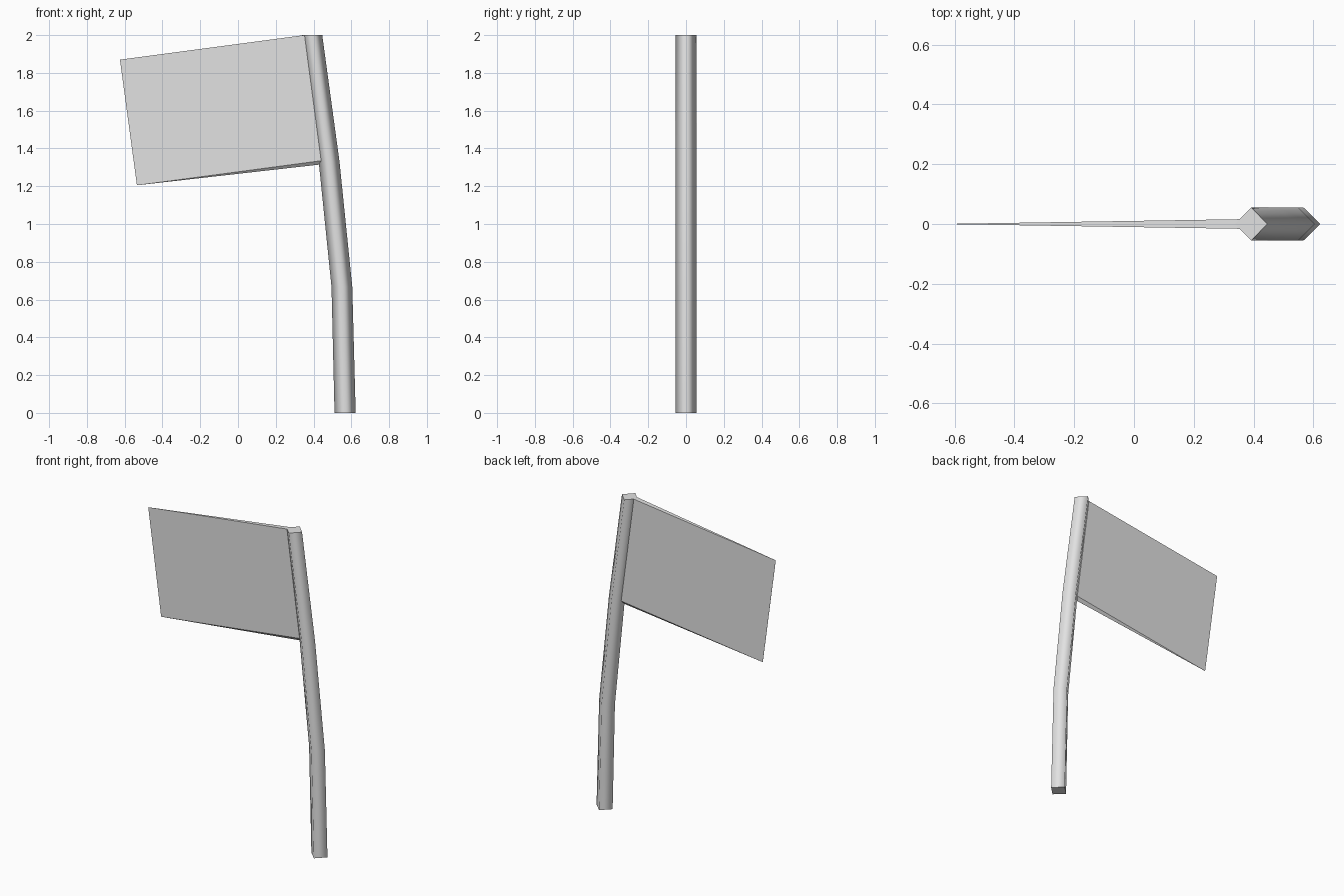
import bpy, bmesh

if "Cube" in bpy.data.objects:
    bpy.data.objects.remove(bpy.data.objects["Cube"])

grey = bpy.data.materials.new("light_grey")
grey.diffuse_color = (0.76, 0.76, 0.76, 1)
grey.use_nodes = True
grey.node_tree.nodes["Principled BSDF"].inputs["Base Color"].default_value = grey.diffuse_color


def finish(name, bm):
    bmesh.ops.recalc_face_normals(bm, faces=bm.faces)
    mesh = bpy.data.meshes.new(name)
    bm.to_mesh(mesh)
    bm.free()
    mesh.materials.append(grey)
    obj = bpy.data.objects.new(name, mesh)
    bpy.context.collection.objects.link(obj)
    return obj


# Bent pole: diamond section swept through four levels (z, centre x, radius)
levels = [(0, 0.567, 0.056), (0.667, 0.55, 0.055), (1.333, 0.482, 0.055), (2, 0.392, 0.054)]
bm = bmesh.new()
rings = [[bm.verts.new((x + r * dx, 0.055 * dy, z))
          for dx, dy in ((1, 0), (0, 1), (-1, 0), (0, -1))] for z, x, r in levels]
for low, high in zip(rings, rings[1:]):
    for i in range(4):
        j = (i + 1) % 4
        bm.faces.new((low[i], low[j], high[j], high[i])).smooth = True
# Flat end caps with sharp rims
for ring in (rings[0], rings[-1]):
    cap = bm.faces.new(ring)
    for e in cap.edges:
        e.smooth = False
finish("pole", bm)

# Flag: wedge tapering from the pole to a thin outer edge
bm = bmesh.new()
outline = [(0.352, 2.0, 0.016), (0.44, 1.335, 0.016), (-0.535, 1.205, 0.0003), (-0.625, 1.87, 0.0003)]
front, back = [[bm.verts.new((x, s * y, z)) for x, z, y in outline] for s in (-1, 1)]
ridge = bm.verts.new((0.427, 0, 1.314))  # lower ridge where it meets the pole
bm.faces.new(front)
bm.faces.new(back)
bm.faces.new((front[0], front[3], back[3], back[0]))
bm.faces.new((front[3], front[2], back[2], back[3]))
bm.faces.new((front[0], front[1], back[1], back[0]))
bm.faces.new((front[1], front[2], ridge))
bm.faces.new((back[1], back[2], ridge))
bm.faces.new((front[2], back[2], ridge))
bm.faces.new((front[1], back[1], ridge))
finish("flag", bm)
